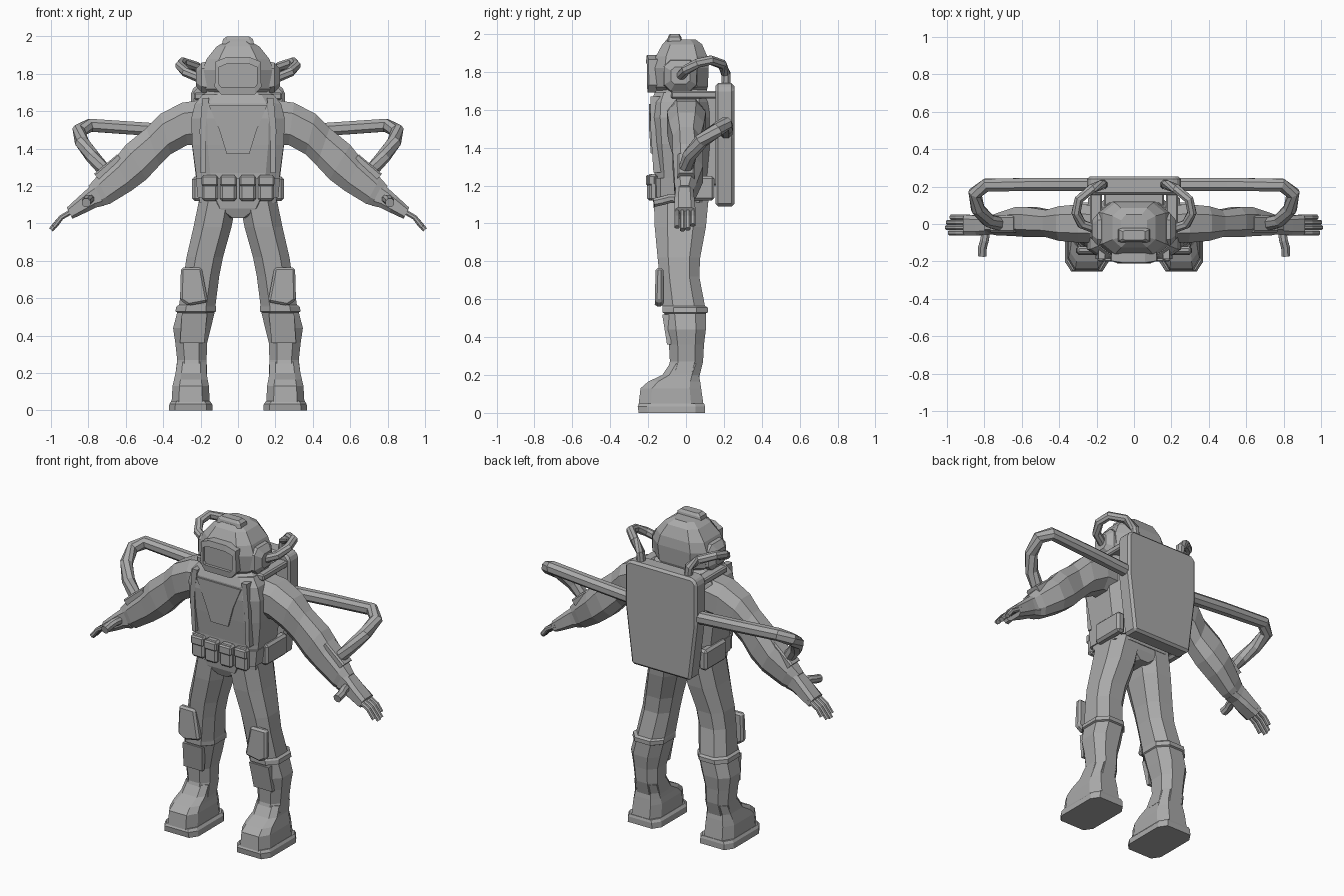
import bpy, bmesh, math
from mathutils import Vector as V

grey = bpy.data.materials.new("suit grey")
grey.diffuse_color = (0.4, 0.4, 0.4, 1)


def finish(name, bm, mirror=False, bevel=0):
    bmesh.ops.recalc_face_normals(bm, faces=bm.faces)
    me = bpy.data.meshes.new(name)
    bm.to_mesh(me)
    bm.free()
    me.materials.append(grey)
    ob = bpy.data.objects.new(name, me)
    bpy.context.collection.objects.link(ob)
    if bevel:
        m = ob.modifiers.new("bevel", 'BEVEL')
        m.width, m.segments = bevel, 1
    if mirror:
        ob.modifiers.new("mirror", 'MIRROR')
    return ob


def loft(name, rings, c=0.55, mirror=False):
    """Skin eight-sided rings, each given as centre, half-axis u, half-axis v."""
    sec = [(1, -c), (1, c), (c, 1), (-c, 1), (-1, c), (-1, -c), (-c, -1), (c, -1)]
    bm = bmesh.new()
    loops = [[bm.verts.new(V(o) + V(u) * a + V(v) * b) for a, b in sec] for o, u, v in rings]
    for p, q in zip(loops, loops[1:]):
        for i in range(8):
            j = (i + 1) % 8
            bm.faces.new((p[i], p[j], q[j], q[i]))
    bm.faces.new(loops[0])
    bm.faces.new(loops[-1])
    return finish(name, bm, mirror)


def stack(name, rows, c=0.55, mirror=False):
    """Loft upwards from rows of z, x0, x1, y0, y1."""
    return loft(name, [(((a + b) / 2, (d + e) / 2, z), ((b - a) / 2, 0, 0), (0, (e - d) / 2, 0))
                       for z, a, b, d, e in rows], c, mirror)


def tube(name, pts, r, c=0.45):
    pts = [V(p) for p in pts]
    rings = []
    for i, p in enumerate(pts):
        a = (p - pts[i - 1]).normalized() if i else V()
        b = (pts[i + 1] - p).normalized() if i < len(pts) - 1 else V()
        t = (a + b).normalized()
        up = V((0, 0, 1)) if abs(t.z) < 0.85 else V((0, 1, 0))
        u = t.cross(up).normalized()
        rings.append((p, u * r, u.cross(t).normalized() * r))
    return loft(name, rings, c, True)


def prism(name, outline, y0, y1, mirror=False, bevel=0):
    """Extrude an x-z outline; y0 may be a function of z."""
    f = y0 if callable(y0) else (lambda z: y0)
    bm = bmesh.new()
    front = [bm.verts.new((x, f(z), z)) for x, z in outline]
    back = [bm.verts.new((x, y1, z)) for x, z in outline]
    bm.faces.new(front)
    bm.faces.new(back)
    n = len(front)
    for i in range(n):
        j = (i + 1) % n
        bm.faces.new((front[i], front[j], back[j], back[i]))
    return finish(name, bm, mirror, bevel)


def box(name, x0, x1, y0, y1, z0, z1, mirror=False, bevel=0.008):
    return prism(name, [(x0, z0), (x1, z0), (x1, z1), (x0, z1)], y0, y1, mirror, bevel)


# Legs and boots
stack("trouser_leg", [
    (.19, .165, .335, -.11, .07), (.27, .168, .325, -.085, .09), (.36, .165, .335, -.09, .095),
    (.44, .145, .347, -.105, .105), (.525, .125, .325, -.115, .105), (.53, .118, .335, -.125, .115),
    (.555, .118, .33, -.125, .115), (.565, .12, .315, -.125, .1), (.72, .10, .29, -.14, .07),
    (.82, .08, .275, -.15, .075), (.98, .035, .238, -.165, .105), (1.14, .005, .205, -.17, .12)],
    .5, True)
stack("boot", [(.045, .152, .355, -.25, .092), (.13, .155, .35, -.24, .08), (.165, .162, .342, -.2, .075),
               (.2, .168, .334, -.125, .068), (.26, .17, .325, -.085, .085)], .62, True)
stack("sole", [(0, .135, .37, -.25, .1), (.035, .138, .367, -.255, .1), (.05, .15, .357, -.245, .095)], .72, True)

# Knee and shin patches
prism("knee_pad", [(.16, .58), (.265, .56), (.31, .59), (.305, .765), (.195, .765)],
      lambda z: -.165 if z < .7 else -.16, -.12, True, .012)
prism("shin_panel", [(.18, .36), (.31, .36), (.3, .52), (.165, .52)],
      lambda z: -.1 - (z - .36) * .16, -.08, True)

# Torso
stack("pelvis", [(1.03, -.05, .05, -.15, .09), (1.08, -.16, .16, -.17, .11),
                 (1.14, -.205, .205, -.175, .12)], .6)
stack("torso", [(1.11, -.205, .205, -.17, .12), (1.27, -.225, .225, -.165, .12),
                (1.42, -.245, .245, -.18, .125), (1.56, -.25, .25, -.19, .125),
                (1.64, -.23, .23, -.185, .12), (1.69, -.19, .19, -.165, .115)], .66)
stack("collar", [(1.65, -.19, .19, -.17, .12), (1.69, -.185, .185, -.165, .12),
                 (1.715, -.15, .15, -.14, .1)], .6)
prism("chest_bib", [(-.06, 1.37), (.06, 1.37), (.1, 1.5), (.155, 1.63), (-.155, 1.63), (-.1, 1.5)],
      lambda z: -.186 if z < 1.4 else -.195, -.16)
prism("shoulder_strap", [(.175, 1.27), (.2, 1.27), (.205, 1.5), (.19, 1.67), (.155, 1.67), (.175, 1.5)],
      lambda z: -.172 if z < 1.4 else -.187, -.1, True)

# Belt and pouches
stack("belt", [(1.14, -.215, .215, -.18, .13), (1.24, -.225, .225, -.18, .13)], .7)
for i, x in enumerate((.052, .15)):
    box(f"front_pouch_{i}", x - .043, x + .043, -.205 + i * .012, -.15, 1.12, 1.26, True, .012)
    box(f"pouch_flap_{i}", x - .044, x + .044, -.212 + i * .012, -.16, 1.2, 1.255, True)
box("hip_pouch", .19, .245, -.06, .15, 1.12, 1.25, True, .014)

# Arm rings: upper point, lower point, near y, far y
arm = [((.2, 1.66), (.2, 1.42), -.1, .1), ((.3, 1.645), (.27, 1.42), -.1, .105),
       ((.417, 1.585), (.36, 1.37), -.09, .095), ((.49, 1.51), (.42, 1.31), -.07, .075),
       ((.6, 1.42), (.49, 1.235), -.07, .09), ((.66, 1.345), (.57, 1.175), -.065, .09),
       ((.76, 1.245), (.685, 1.105), -.06, .055), ((.8, 1.2), (.74, 1.09), -.05, .035)]
hand = [((.77, 1.215), (.715, 1.095), -.055, .04), ((.8, 1.19), (.76, 1.085), -.055, .04),
        ((.85, 1.145), (.81, 1.06), -.062, .045), ((.915, 1.085), (.885, 1.025), -.062, .05)]


def limb(name, rows, c):
    loft(name, [(((a[0] + b[0]) / 2, (p + q) / 2, (a[1] + b[1]) / 2),
                 ((a[0] - b[0]) / 2, 0, (a[1] - b[1]) / 2), (0, (q - p) / 2, 0))
                for a, b, p, q in rows], c, True)


limb("arm", arm, .5)
limb("palm", hand, .6)
for i, y in enumerate((-.047, -.019, .009, .036)):
    k = (.985, 1.0, .995, .975)[i]
    tube(f"finger_{i}", [(.88, y, 1.07), (.945, y, 1.032), (k, y, 1.966 - k)], .0135)
tube("thumb", [(.79, -.03, 1.13), (.80, -.09, 1.13), (.81, -.125, 1.12), (.812, -.17, 1.11)], .023)

# Helmet
stack("helmet", [(1.68, -.125, .125, -.15, .1), (1.72, -.175, .175, -.168, .115),
                 (1.82, -.19, .19, -.17, .12), (1.88, -.167, .167, -.16, .113),
                 (1.945, -.115, .115, -.125, .085), (1.972, -.07, .07, -.1, .05)], .6)
stack("helmet_lamp", [(1.96, -.085, .085, -.1, -.02), (1.985, -.08, .08, -.095, -.025),
                      (2, -.06, .06, -.085, -.035)], .8)
loft("ear_cup", [((.165, -.03, 1.78), (0, .09, 0), (0, 0, .085)),
                 ((.195, -.03, 1.78), (0, .085, 0), (0, 0, .08)),
                 ((.225, -.03, 1.78), (0, .05, 0), (0, 0, .045))], .6, True)

# Visor frame with recessed glass
outer = [(-.09, 1.69), (.09, 1.69), (.125, 1.73), (.12, 1.865), (.06, 1.89), (-.06, 1.89), (-.12, 1.865), (-.125, 1.73)]
inner = [(-.09, 1.73), (.09, 1.73), (.102, 1.745), (.102, 1.835), (.06, 1.853), (-.06, 1.853), (-.102, 1.835), (-.102, 1.745)]
bm = bmesh.new()
layers = [[bm.verts.new((x, y + .25 * abs(x) ** 1.3, z)) for x, z in o]
          for o, y in ((outer, -.14), (outer, -.213), (inner, -.218), (inner, -.2))]
for p, q in zip(layers, layers[1:]):
    for i in range(8):
        j = (i + 1) % 8
        bm.faces.new((p[i], p[j], q[j], q[i]))
bm.faces.new(layers[0])
bm.faces.new(layers[-1])
finish("visor", bm)

# Backpack
prism("backpack", [(-.205, 1.09), (.205, 1.09), (.25, 1.45), (.25, 1.71), (.22, 1.74),
                   (-.22, 1.74), (-.25, 1.71), (-.25, 1.45)], .155, .255, bevel=.014)
box("backpack_mount", -.16, .16, .09, .17, 1.2, 1.68)
box("backpack_strap", .17, .235, -.08, .17, 1.66, 1.7, True)

# Hoses and their fittings
tube("arm_hose", [(.22, .21, 1.485), (.5, .212, 1.505), (.79, .208, 1.525), (.85, .165, 1.495),
                  (.835, .08, 1.435), (.78, .02, 1.36), (.72, .0, 1.29), (.68, 0, 1.27)], .035)
limb("hose_fitting", [((.645, 1.37), (.6, 1.31), -.045, .045), ((.77, 1.265), (.71, 1.2), -.045, .045)], .8)
tube("helmet_hose", [(.165, .21, 1.72), (.17, .21, 1.79), (.225, .19, 1.84), (.295, .13, 1.862),
                     (.31, .06, 1.845), (.28, .0, 1.81), (.2, -.03, 1.775)], .024)
